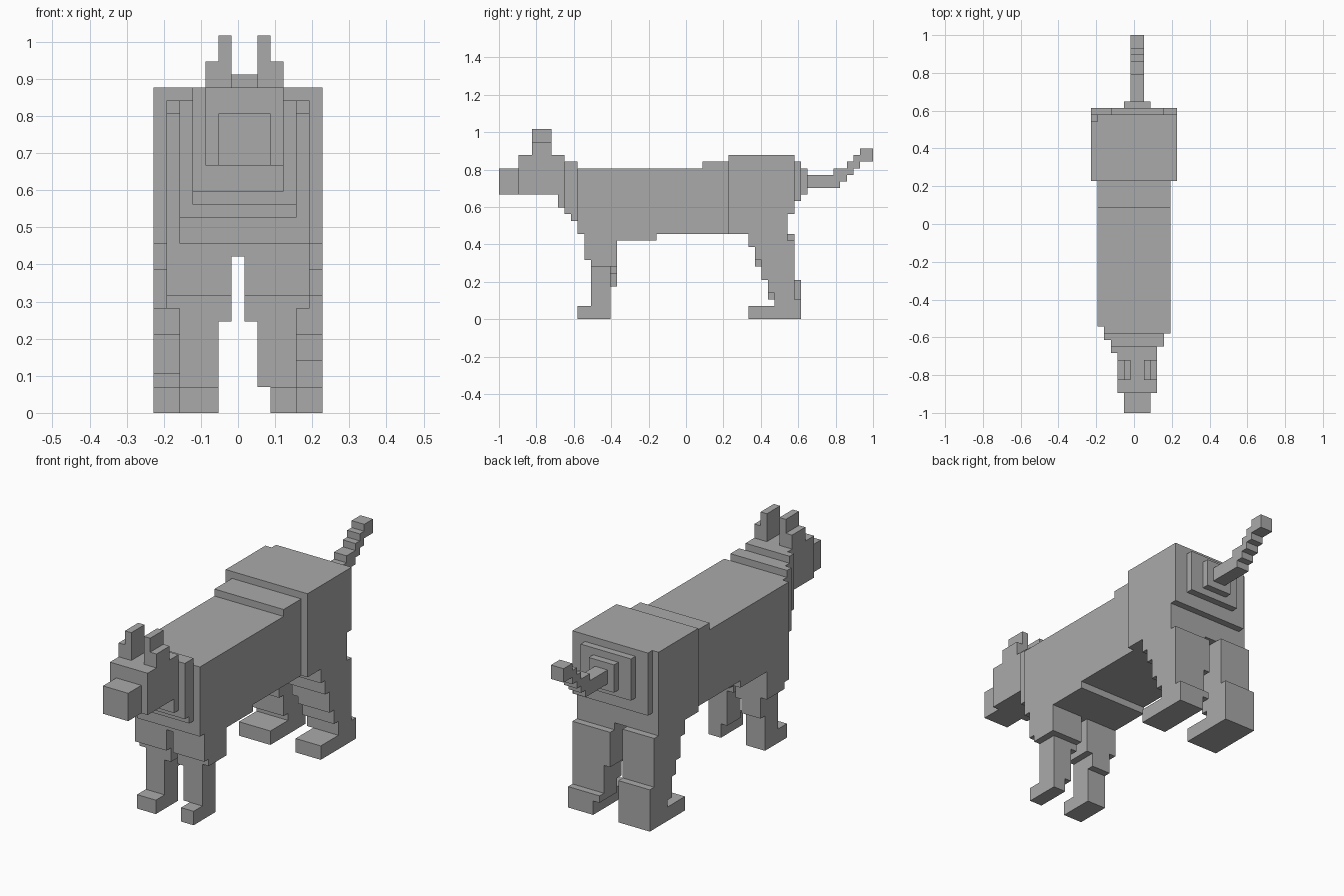
import bpy, bmesh

if "Cube" in bpy.data.objects:
    bpy.data.objects.remove(bpy.data.objects["Cube"])

V = 2 / 57                       # size of one block
X0, Y0 = -6.5 * V, -1.0          # grid origin

fur = bpy.data.materials.new("grey_fur")
fur.diffuse_color = (0.4, 0.4, 0.4, 1)
fur.use_nodes = True
fur.node_tree.nodes["Principled BSDF"].inputs["Base Color"].default_value = fur.diffuse_color


def part(name, *boxes):
    """Union of grid boxes (x0,x1, y0,y1, z0,z1), keeping only the outer skin."""
    cells = {(x, y, z) for a, b, c, d, e, f in boxes
             for x in range(a, b) for y in range(c, d) for z in range(e, f)}
    bm = bmesh.new()
    verts = {}

    def vert(p):
        if p not in verts:
            verts[p] = bm.verts.new((X0 + p[0] * V, Y0 + p[1] * V, p[2] * V))
        return verts[p]

    for c in cells:
        for axis in range(3):
            u, w = (axis + 1) % 3, (axis + 2) % 3
            for side in (0, 1):
                n = list(c)
                n[axis] += 2 * side - 1
                if tuple(n) in cells:
                    continue
                quad = []
                for du, dw in ((0, 0), (1, 0), (1, 1), (0, 1)):
                    p = list(c)
                    p[axis] += side
                    p[u] += du
                    p[w] += dw
                    quad.append(vert(tuple(p)))
                bm.faces.new(quad if side else quad[::-1])
    mesh = bpy.data.meshes.new(name)
    bm.to_mesh(mesh)
    bm.free()
    mesh.materials.append(fur)
    ob = bpy.data.objects.new(name, mesh)
    bpy.context.collection.objects.link(ob)


# head
part("snout", (5, 9, 0, 3, 19, 23))
part("head", (4, 10, 3, 9, 19, 25))
part("left_ear", (4, 6, 5, 8, 25, 27), (5, 6, 5, 8, 27, 29))
part("right_ear", (8, 10, 5, 8, 25, 27), (8, 9, 5, 8, 27, 29))

# neck widening in steps into the chest
part("neck",
     (3, 10, 9, 10, 17, 25),
     (3, 11, 10, 11, 16, 24),
     (2, 11, 11, 12, 15, 24),
     (2, 12, 12, 13, 13, 23))

# trunk
part("body",
     (1, 12, 13, 35, 13, 23),
     (1, 12, 31, 35, 23, 24),
     (1, 12, 13, 24, 12, 13))
part("hindquarters",
     (0, 13, 35, 44, 13, 25),
     (1, 13, 44, 45, 16, 25))
part("rump", (3, 11, 45, 46, 18, 24), (5, 9, 46, 47, 19, 23))

# tail climbing in steps
part("tail",
     (6, 8, 47, 52, 20, 22),
     (6, 8, 51, 53, 21, 23),
     (6, 8, 53, 54, 22, 24),
     (6, 8, 54, 55, 23, 25),
     (6, 8, 55, 57, 24, 26))

# front legs
part("left_front_leg",
     (1, 6, 13, 18, 9, 12), (1, 6, 14, 18, 8, 9), (2, 6, 14, 18, 7, 8),
     (2, 5, 14, 18, 5, 7), (2, 5, 14, 17, 2, 5), (2, 5, 12, 17, 0, 2))
part("right_front_leg",
     (7, 12, 13, 18, 9, 12), (7, 12, 14, 18, 8, 9), (7, 11, 14, 17, 7, 8),
     (8, 11, 14, 17, 2, 7), (9, 11, 12, 17, 0, 2))

# hind legs, tapering down to long feet
part("left_hind_leg",
     (0, 5, 38, 45, 11, 13), (0, 5, 39, 45, 8, 11), (0, 5, 40, 45, 6, 8),
     (0, 5, 41, 46, 3, 6), (0, 5, 42, 46, 2, 3), (0, 5, 38, 46, 0, 2))
part("right_hind_leg",
     (7, 13, 38, 44, 12, 13), (7, 13, 38, 45, 11, 12), (7, 13, 39, 45, 9, 11),
     (7, 13, 40, 45, 7, 9), (8, 13, 40, 45, 6, 7), (8, 13, 41, 45, 4, 6),
     (8, 13, 42, 45, 3, 4), (8, 13, 42, 46, 2, 3), (9, 13, 38, 46, 0, 2))
